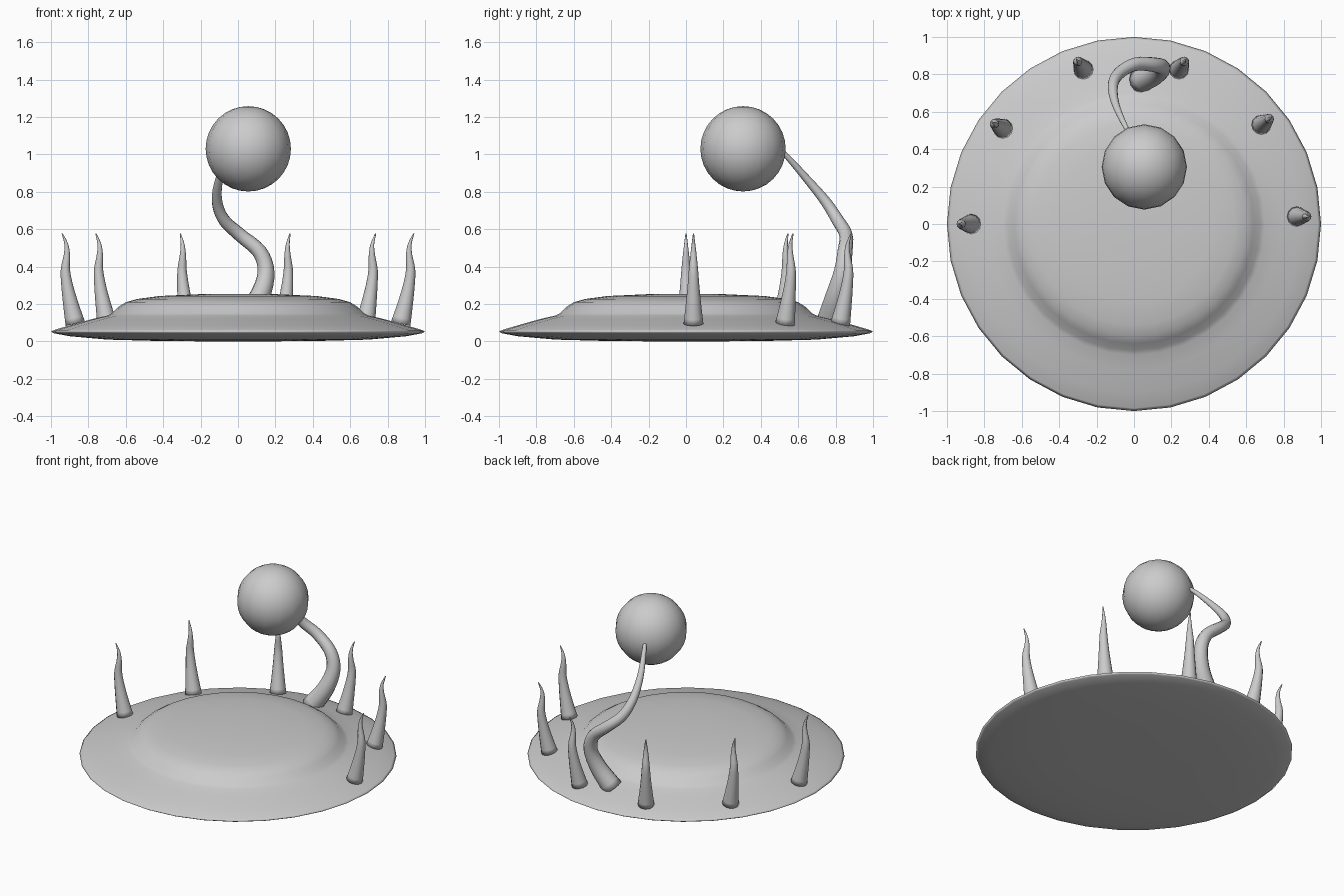
import bpy, bmesh, math
from mathutils import Vector

if "Cube" in bpy.data.objects:
    bpy.data.objects.remove(bpy.data.objects["Cube"])


def finish(bm, name):
    bmesh.ops.recalc_face_normals(bm, faces=bm.faces)
    for f in bm.faces:
        f.smooth = True
    me = bpy.data.meshes.new(name)
    bm.to_mesh(me)
    bm.free()
    ob = bpy.data.objects.new(name, me)
    bpy.context.collection.objects.link(ob)
    return ob


def skin(rings, name):
    """Bridge equal rings of points into a capped tube."""
    bm = bmesh.new()
    rows = [[bm.verts.new(p) for p in ring] for ring in rings]
    n = len(rows[0])
    for a, b in zip(rows, rows[1:]):
        for i in range(n):
            j = (i + 1) % n
            bm.faces.new((a[i], a[j], b[j], b[i]))
    bm.faces.new(rows[0])
    bm.faces.new(rows[-1])
    return finish(bm, name)


def spline(keys, steps):
    """Catmull-Rom through (x, y, z, radius) keys."""
    k = [Vector(p) for p in keys]
    k = [2 * k[0] - k[1]] + k + [2 * k[-1] - k[-2]]
    out = []
    for a, b, c, d in zip(k, k[1:], k[2:], k[3:]):
        for s in range(steps):
            t = s / steps
            out.append(0.5 * (2 * b + (c - a) * t + (2 * a - 5 * b + 4 * c - d) * t * t
                              + (3 * b - a - 3 * c + d) * t ** 3))
    return out + [k[-2]]


def tube(keys, name, sides, steps):
    pts = spline(keys, steps)
    cen = [p.to_3d() for p in pts]
    axis = Vector((1, 0, 0))
    rings = []
    for i, c in enumerate(cen):
        t = (cen[min(i + 1, len(cen) - 1)] - cen[max(i - 1, 0)]).normalized()
        axis = (axis - t * axis.dot(t)).normalized()
        other = t.cross(axis)
        r = max(pts[i][3], 0.002)
        angs = [2 * math.pi * s / sides for s in range(sides)]
        rings.append([c + (axis * math.cos(a) + other * math.sin(a)) * r for a in angs])
    return skin(rings, name)


# Puddle-like disc body with a raised dome
profile = [(0.02, 0.0), (0.4, 0.002), (0.7, 0.01), (0.9, 0.028), (0.985, 0.044), (1.0, 0.053),
           (0.985, 0.061), (0.9, 0.086), (0.78, 0.12), (0.7, 0.138), (0.675, 0.15), (0.64, 0.185),
           (0.60, 0.21), (0.54, 0.227), (0.42, 0.243), (0.2, 0.253), (0.02, 0.255)]
skin([[(r * math.cos(i * math.pi / 16), r * math.sin(i * math.pi / 16), z) for i in range(32)]
      for r, z in profile], "body_disc")

# Eyeball
bm = bmesh.new()
bmesh.ops.create_uvsphere(bm, u_segments=16, v_segments=16, radius=0.228)
bmesh.ops.translate(bm, verts=bm.verts, vec=(0.055, 0.305, 1.03))
finish(bm, "eyeball")

# Winding eye stalk
tube([(0.03, 0.765, 0.11, 0.066), (0.115, 0.80, 0.24, 0.055), (0.15, 0.835, 0.37, 0.045),
      (0.115, 0.85, 0.48, 0.040), (0.01, 0.855, 0.57, 0.036), (-0.075, 0.81, 0.65, 0.033),
      (-0.112, 0.745, 0.75, 0.028), (-0.10, 0.645, 0.87, 0.021), (-0.05, 0.53, 1.0, 0.014),
      (-0.02, 0.48, 1.04, 0.010)], "eye_stalk", 12, 4)

# Small wavy tentacles: base point and outward lean direction
bases = [(0.87, 0.04, 1, 0), (0.68, 0.53, 0.8, 0.6), (0.24, 0.825, 0.55, 0.83),
         (-0.87, 0.0, -1, 0), (-0.70, 0.51, -0.86, 0.5), (-0.27, 0.825, -0.55, 0.83)]
wave = [(0.0, 0.095, 0.053), (0.022, 0.19, 0.042), (0.042, 0.29, 0.032), (0.053, 0.38, 0.025),
        (0.045, 0.46, 0.017), (0.048, 0.52, 0.010), (0.070, 0.577, 0.003)]
for n, (x, y, dx, dy) in enumerate(bases):
    tube([(x + dx * o, y + dy * o, z, r) for o, z, r in wave], f"tentacle_{n + 1}", 12, 3)
